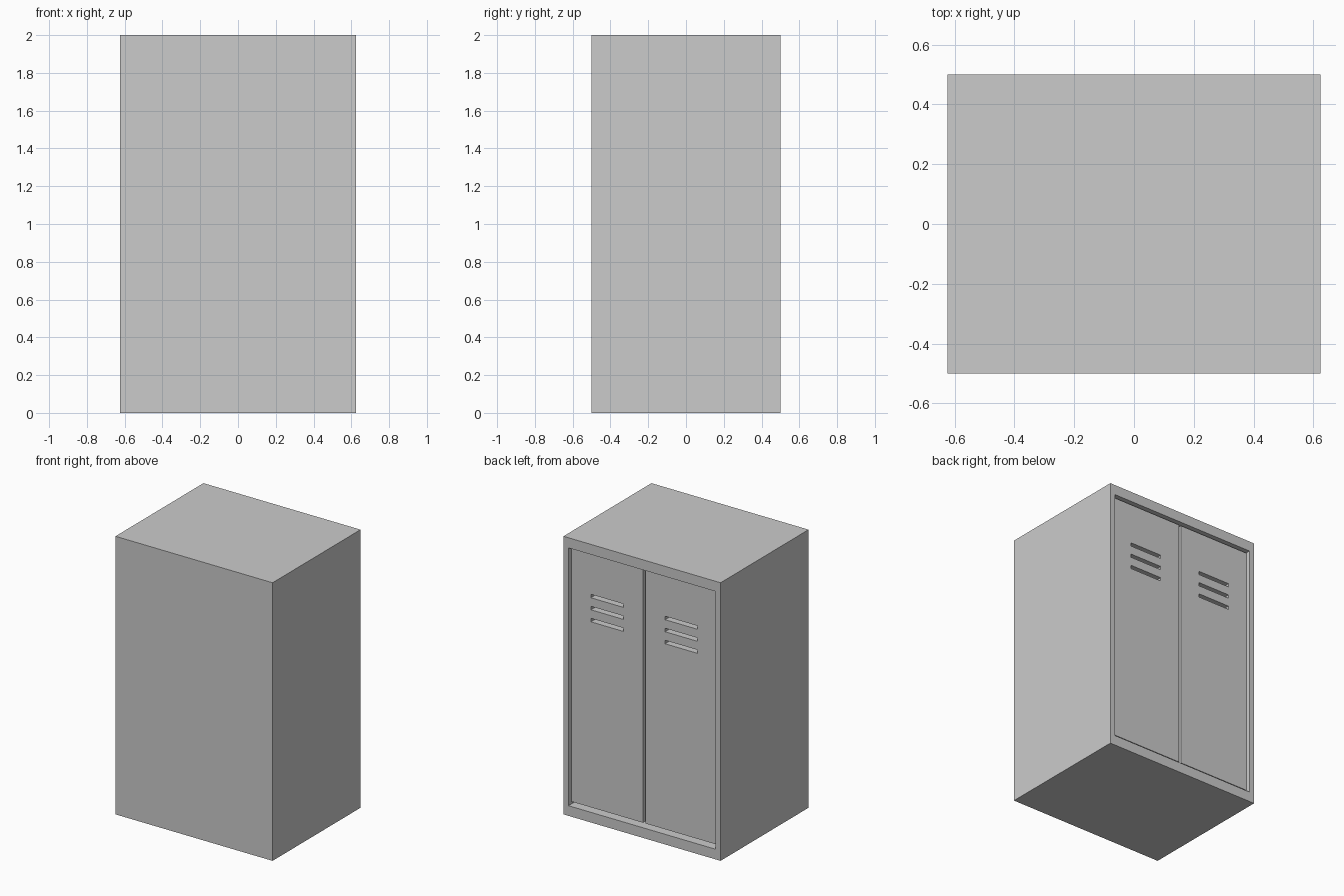
import bpy, bmesh

if "Cube" in bpy.data.objects:
    bpy.data.objects.remove(bpy.data.objects["Cube"])

W, D, H = 1.25, 1.0, 2.0        # cabinet size
SIDE, RAIL = 0.04, 0.073        # frame widths around the opening
DOOR_Y, DOOR_T = 0.475, 0.05    # door face position and thickness


def add_object(name, bm):
    bmesh.ops.recalc_face_normals(bm, faces=bm.faces)
    mesh = bpy.data.meshes.new(name)
    bm.to_mesh(mesh)
    bm.free()
    obj = bpy.data.objects.new(name, mesh)
    bpy.context.collection.objects.link(obj)
    return obj


# Cabinet body: hollow box, open on the +y side
bm = bmesh.new()
bmesh.ops.create_cube(bm, size=1)
for v in bm.verts:
    v.co = (v.co.x * W, v.co.y * D, (v.co.z + 0.5) * H)
opening = max(bm.faces, key=lambda f: f.calc_center_median().y)
bmesh.ops.inset_region(bm, faces=[opening], thickness=SIDE)
for v in opening.verts:
    v.co.x = (W / 2 - SIDE) * (1 if v.co.x > 0 else -1)
    v.co.z = H - RAIL if v.co.z > H / 2 else RAIL
ext = bmesh.ops.extrude_discrete_faces(bm, faces=[opening])
bmesh.ops.translate(bm, verts=ext["faces"][0].verts, vec=(0, -(D - SIDE), 0))
add_object("cabinet_body", bm)

# Doors: grid panel with three open vent slots, thickened and mirrored
xs = [0.009, 0.166, 0.424, 0.579]
zs = [RAIL + 0.022]
for i in range(3):
    z = 1.429 + i * 0.0865
    zs += [z, z + 0.025]
zs.append(H - RAIL - 0.008)

bm = bmesh.new()
grid = [[bm.verts.new((x, DOOR_Y, z)) for x in xs] for z in zs]
for r in range(len(zs) - 1):
    for c in range(len(xs) - 1):
        if not (c == 1 and r % 2 == 1):
            bm.faces.new((grid[r][c], grid[r][c + 1],
                          grid[r + 1][c + 1], grid[r + 1][c]))
ext = bmesh.ops.extrude_face_region(bm, geom=bm.faces[:], use_keep_orig=True)
back = [g for g in ext["geom"] if isinstance(g, bmesh.types.BMVert)]
bmesh.ops.translate(bm, verts=back, vec=(0, -DOOR_T, 0))
doors = add_object("doors", bm)
mirror = doors.modifiers.new("mirror", "MIRROR")
mirror.use_mirror_merge = False
